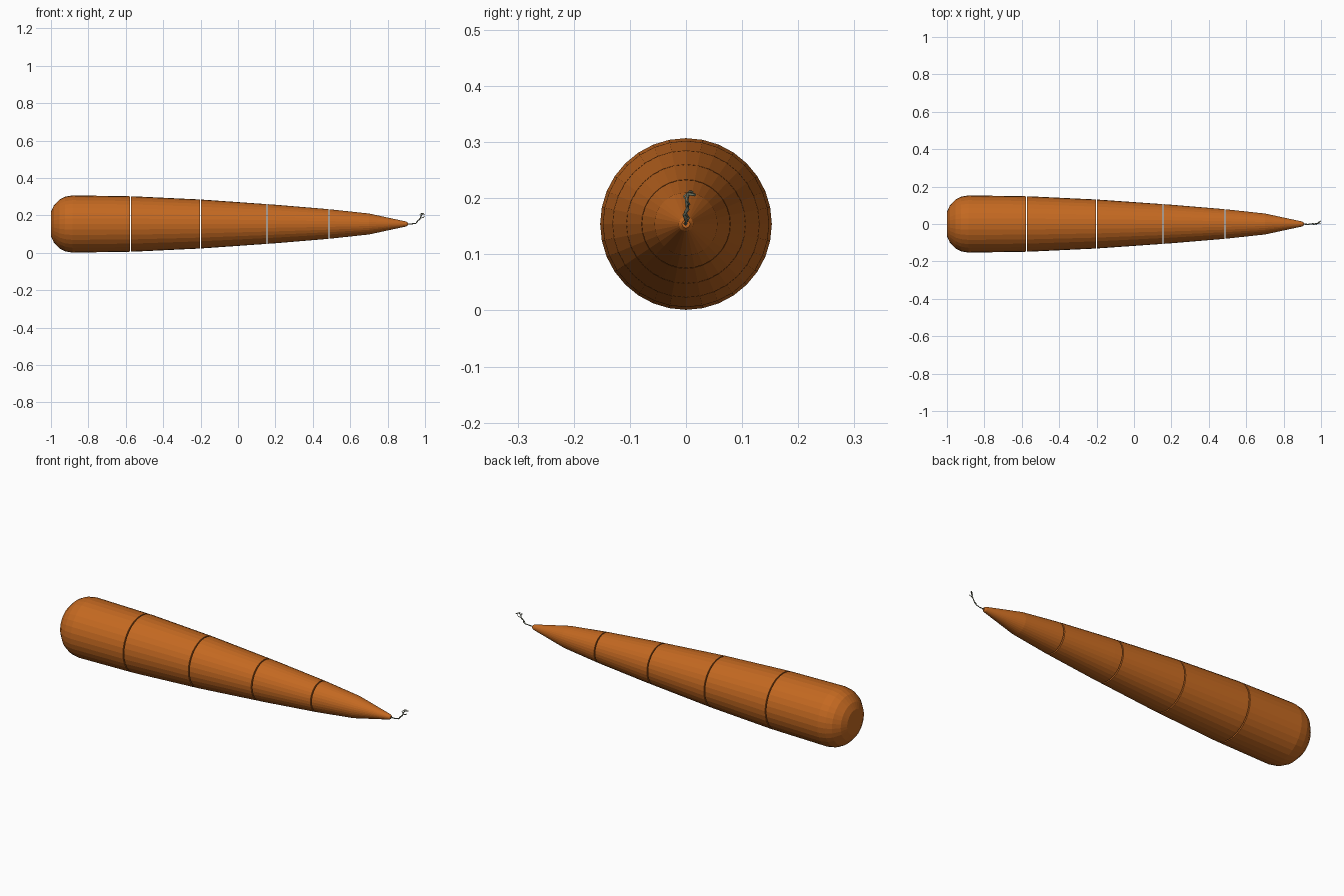
import bpy, bmesh, math

if "Cube" in bpy.data.objects:
    bpy.data.objects.remove(bpy.data.objects["Cube"])

SIDES = 32
CZ = 0.154

def material(name, col):
    m = bpy.data.materials.new(name)
    m.diffuse_color = (*col, 1)
    m.use_nodes = True
    m.node_tree.nodes["Principled BSDF"].inputs["Base Color"].default_value = m.diffuse_color
    return m

orange = material("orange_skin", (0.55, 0.14, 0.015))
root_mat = material("dry_root", (0.2, 0.22, 0.15))

# Silhouette of the whole carrot: (x, radius)
profile = [(-1.0, 0.065), (-0.985, 0.098), (-0.955, 0.13), (-0.925, 0.146),
           (-0.885, 0.153), (-0.56, 0.148), (-0.2, 0.131), (0.2, 0.103),
           (0.487, 0.079), (0.7, 0.056), (0.9, 0.013), (0.908, 0.007)]

def radius_at(x):
    for (x0, r0), (x1, r1) in zip(profile, profile[1:]):
        if x0 <= x <= x1:
            return r0 + (r1 - r0) * (x - x0) / (x1 - x0)

def slice_piece(name, a, b):
    # Closed lathe of the profile between two cuts
    pts = [(a, radius_at(a))] + [p for p in profile if a + .005 < p[0] < b - .005]
    pts.append((b, radius_at(b)))
    bm = bmesh.new()
    rings = []
    for x, r in pts:
        rings.append([bm.verts.new((x, r * math.cos(t), CZ + r * math.sin(t)))
                      for t in (2 * math.pi * i / SIDES for i in range(SIDES))])
    for p, q in zip(rings, rings[1:]):
        for i in range(SIDES):
            j = (i + 1) % SIDES
            bm.faces.new((p[i], p[j], q[j], q[i]))
    bm.faces.new(rings[0])
    bm.faces.new(rings[-1])
    bmesh.ops.recalc_face_normals(bm, faces=bm.faces)
    me = bpy.data.meshes.new(name)
    bm.to_mesh(me)
    bm.free()
    ob = bpy.data.objects.new(name, me)
    bpy.context.collection.objects.link(ob)
    me.materials.append(orange)

# Carrot cut into five slices with hairline gaps
cuts = [-1.0, -0.575, -0.2, 0.155, 0.487, 0.908]
for i, (a, b) in enumerate(zip(cuts, cuts[1:])):
    ga = 0 if i == 0 else 0.003
    gb = 0 if i == 4 else 0.003
    slice_piece(f"carrot_slice_{i + 1}", a + ga, b - gb)

# Thin branching root hairs at the tip
strands = [
    [(0.9, 0, .154), (.93, -.002, .155), (.952, .001, .158), (.96, -.003, .17),
     (.972, .003, .18), (.978, .001, .195), (.985, .004, .208), (.997, .016, .206)],
    [(.95, 0, .157), (.958, .005, .164), (.966, -.002, .176), (.975, .004, .186)],
    [(.974, .002, .185), (.99, .006, .189), (.997, .002, .195)],
    [(.979, .001, .196), (.972, -.004, .203), (.982, .006, .212), (.99, .012, .211)],
]
for i, pts in enumerate(strands):
    cu = bpy.data.curves.new(f"root_hair_{i + 1}", 'CURVE')
    cu.dimensions = '3D'
    cu.bevel_depth = 0.003 if i == 0 else 0.002
    cu.bevel_resolution = 0
    cu.use_fill_caps = True
    sp = cu.splines.new('POLY')
    sp.points.add(len(pts) - 1)
    for p, c in zip(sp.points, pts):
        p.co = (*c, 1)
    cu.materials.append(root_mat)
    bpy.context.collection.objects.link(bpy.data.objects.new(cu.name, cu))
